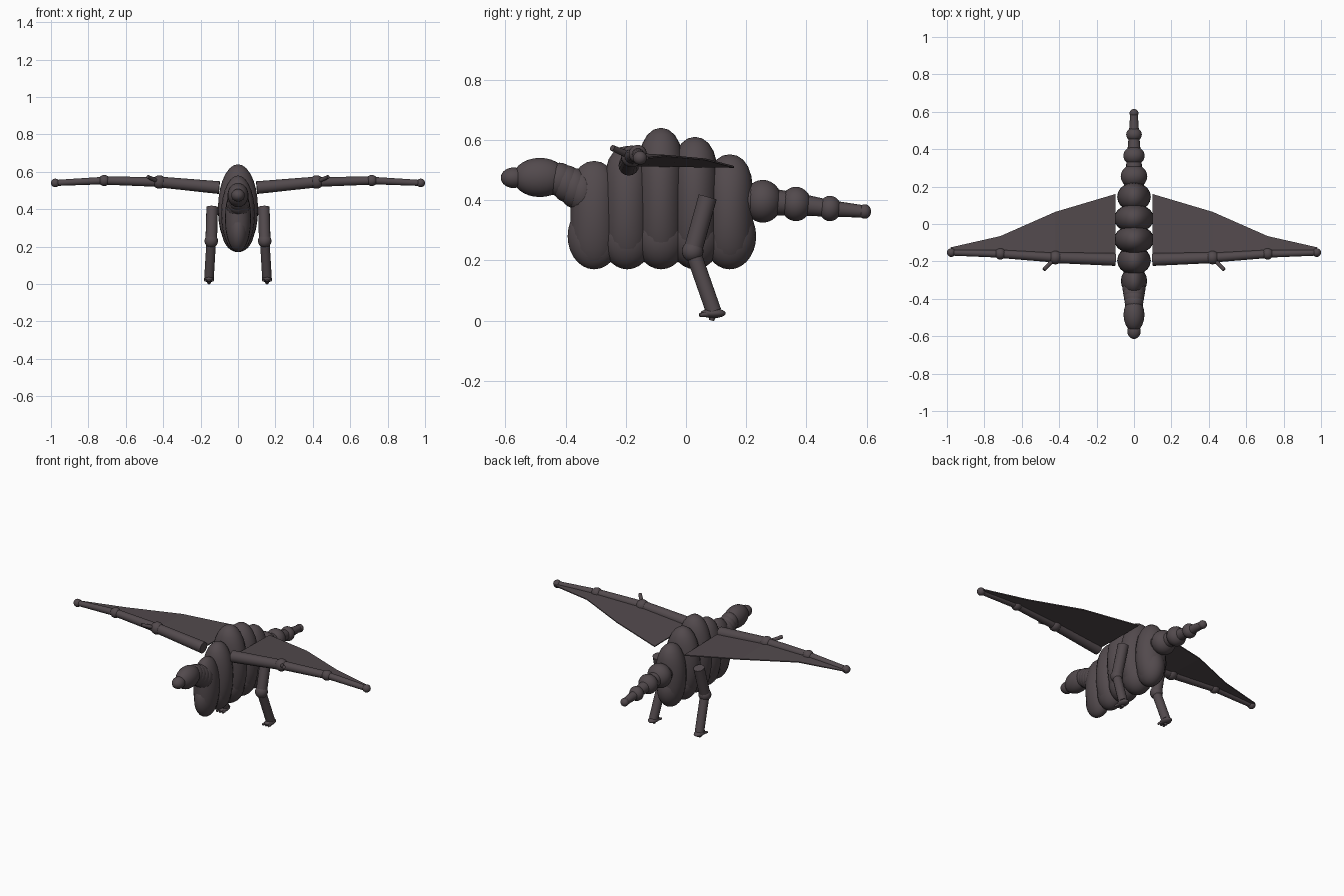
import bpy, bmesh, math
from mathutils import Vector, Matrix

if "Cube" in bpy.data.objects:
    bpy.data.objects.remove(bpy.data.objects["Cube"])

hide = bpy.data.materials.new("dark_hide")
hide.use_nodes = True
colour = (0.085, 0.068, 0.074, 1)
hide.diffuse_color = colour
hide.node_tree.nodes["Principled BSDF"].inputs["Base Color"].default_value = colour


def finish(bm, name, smooth=True):
    bmesh.ops.recalc_face_normals(bm, faces=bm.faces)
    mesh = bpy.data.meshes.new(name)
    bm.to_mesh(mesh)
    bm.free()
    mesh.materials.append(hide)
    ob = bpy.data.objects.new(name, mesh)
    bpy.context.collection.objects.link(ob)
    if smooth:
        bpy.ops.object.select_all(action="DESELECT")
        ob.select_set(True)
        bpy.context.view_layer.objects.active = ob
        bpy.ops.object.shade_smooth_by_angle(angle=math.radians(40))
    return ob


def blob(name, centre, radii, boxy=False):
    """Ellipsoid; boxy keeps its sides upright along y."""
    bm = bmesh.new()
    bmesh.ops.create_uvsphere(bm, u_segments=20, v_segments=14, radius=1)
    for v in bm.verts:
        x, y, z = v.co
        if boxy:
            y *= math.sqrt(1 + z * z)
        v.co = Vector(centre) + Vector((x * radii[0], y * radii[1], z * radii[2]))
    return finish(bm, name)


def tube(name, a, b, r1, r2):
    a, b = Vector(a), Vector(b)
    bm = bmesh.new()
    turn = (b - a).to_track_quat("Z", "Y").to_matrix().to_4x4()
    bmesh.ops.create_cone(bm, cap_ends=True, segments=16, radius1=r1, radius2=r2,
                          depth=(b - a).length,
                          matrix=Matrix.Translation((a + b) / 2) @ turn)
    return finish(bm, name)


# Ribbed body: y centre, half width, top height
belly = 0.17
for i, (y, w, top) in enumerate([(-0.305, 0.07, 0.53), (-0.195, 0.09, 0.58),
                                 (-0.083, 0.107, 0.64), (0.03, 0.107, 0.61),
                                 (0.145, 0.09, 0.552)]):
    blob(f"body_rib_{i + 1}", (0, y, (belly + top) / 2),
         (w, 0.078, (top - belly) / 2), boxy=True)
    blob(f"belly_lobe_{i + 1}", (0, y, 0.28), (w * 0.8, 0.088, 0.11))

# Neck, head and beak
for i in range(4):
    t = i / 3
    blob(f"neck_{i + 1}", (0, -0.345 - 0.075 * t, 0.425 + 0.043 * t),
         (0.062 - 0.012 * t, 0.052, 0.072 - 0.016 * t))
blob("head", (0, -0.485, 0.475), (0.056, 0.09, 0.065))
blob("beak", (0, -0.573, 0.474), (0.036, 0.042, 0.034))

# Tail
tail = [(0.255, 0.396, 0.071), (0.365, 0.387, 0.057), (0.478, 0.372, 0.042),
        (0.593, 0.362, 0.024)]
for i, (y, z, r) in enumerate(tail):
    blob(f"tail_ball_{i + 1}", (0, y, z), (r, r * 0.9, r))
for i, (a, b) in enumerate(zip(tail, tail[1:])):
    tube(f"tail_link_{i + 1}", (0, a[0], a[1]), (0, b[0], b[1]),
         max(a[2] * 0.66, 0.021), max(b[2] * 0.66, 0.02))
tube("tail_root", (0, 0.15, 0.4), (0, 0.255, 0.396), 0.06, 0.05)

# Wings and legs, one set per side
for side, s in (("left", 1), ("right", -1)):
    def at(x, y, z):
        return Vector((s * x, y, z))

    shoulder, elbow = at(0.1, -0.19, 0.515), at(0.42, -0.18, 0.545)
    wrist, tip = at(0.715, -0.16, 0.553), at(0.977, -0.153, 0.54)
    tube(f"{side}_upper_arm", shoulder, elbow, 0.034, 0.029)
    tube(f"{side}_forearm", elbow, wrist, 0.026, 0.022)
    tube(f"{side}_wing_finger", wrist, tip, 0.02, 0.016)
    for part, p, r in (("elbow", elbow, 0.036), ("wrist", wrist, 0.03),
                       ("wing_tip", tip, 0.023)):
        blob(f"{side}_{part}", p, (r, r, r))
    tube(f"{side}_thumb", elbow, at(0.482, -0.245, 0.573), 0.012, 0.01)

    # Membrane panels between the arm and the trailing edge
    bm = bmesh.new()
    lead = [bm.verts.new(p) for p in (shoulder, elbow, wrist, tip)]
    trail = [bm.verts.new(p) for p in (at(0.1, 0.16, 0.51), at(0.42, 0.065, 0.535),
                                       at(0.715, -0.065, 0.547), at(0.98, -0.125, 0.54))]
    for i in range(3):
        bm.faces.new((lead[i], lead[i + 1], trail[i + 1], trail[i]))
    ob = finish(bm, f"{side}_wing_membrane", smooth=False)
    mod = ob.modifiers.new("thickness", "SOLIDIFY")
    mod.thickness = 0.006
    mod.offset = 0

    # Leg
    knee, ankle = at(0.143, 0.022, 0.23), at(0.155, 0.092, 0.03)
    tube(f"{side}_thigh", at(0.138, 0.072, 0.41), knee, 0.031, 0.031)
    blob(f"{side}_knee", knee, (0.036, 0.036, 0.036))
    tube(f"{side}_shin", knee, ankle, 0.026, 0.026)
    blob(f"{side}_foot", at(0.155, 0.09, 0.024), (0.027, 0.042, 0.016))
    for i in (-1, 0, 1):
        tube(f"{side}_toe_{i + 2}", at(0.155 + i * 0.012, 0.08, 0.022),
             at(0.155 + i * 0.02, 0.045, 0.018), 0.01, 0.006)
    tube(f"{side}_heel_spur", at(0.155, 0.09, 0.022), at(0.155, 0.085, 0), 0.014, 0.008)
